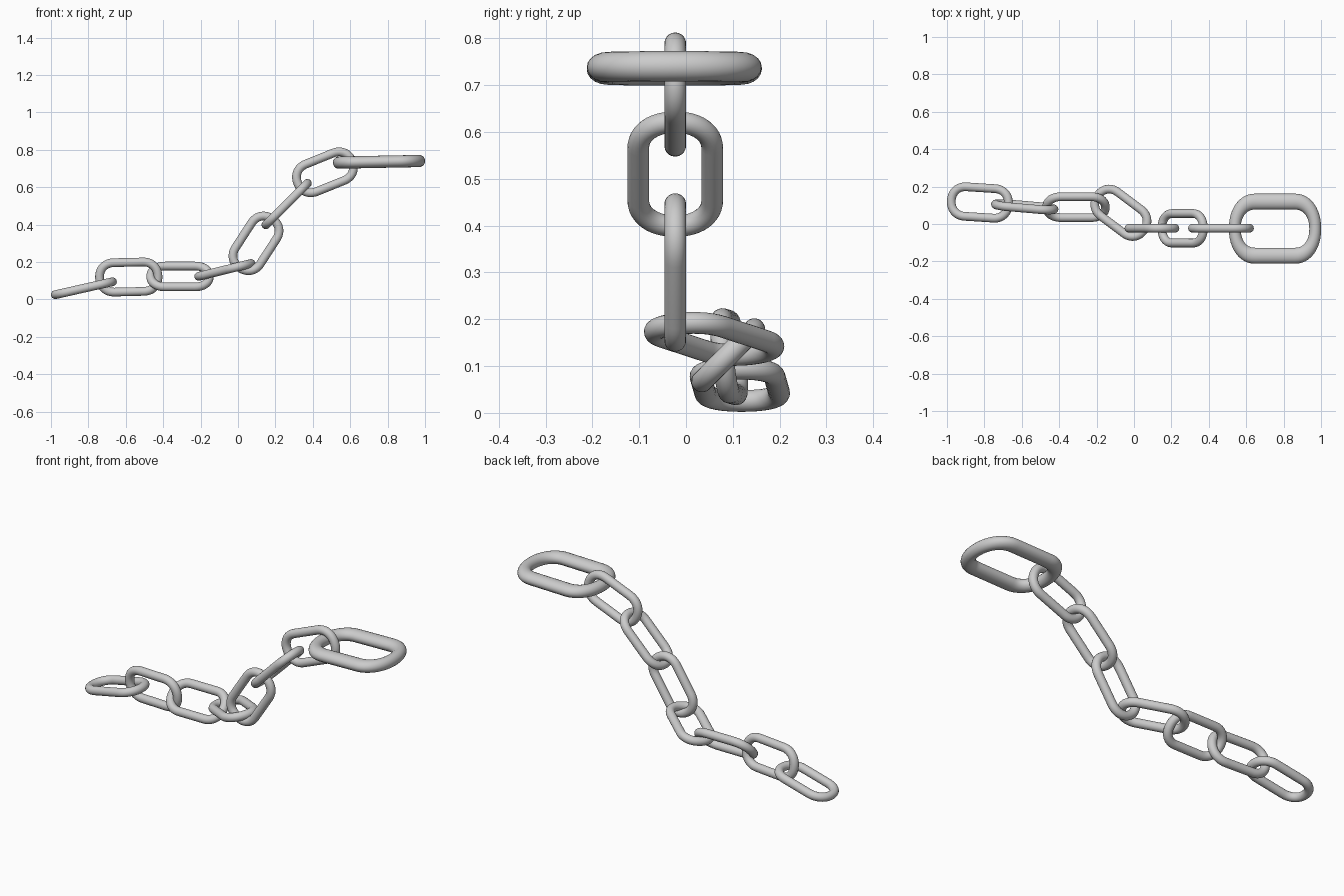
import bpy, bmesh, math
from mathutils import Vector, Matrix

if "Cube" in bpy.data.objects:
    bpy.data.objects.remove(bpy.data.objects["Cube"])

STRAIGHT, END, TUBE = 0.078, 0.079, 0.0232   # half straight length, end radius, wire radius
ARC, RING = 24, 20


def link_path():
    """Centre line of an oblong link with slightly squared round ends."""
    pts = []
    p = 2 / 2.15
    for side in (1, -1):
        for i in range(ARC + 1):
            a = -math.pi / 2 + math.pi * i / ARC
            c, s = max(math.cos(a), 0.0), math.sin(a)
            x = STRAIGHT + END * c ** p
            y = math.copysign(END * abs(s) ** p, s)
            pts.append(Vector((side * x, side * y, 0)))
    return pts


def make_link_mesh():
    """Sweep a round wire section around the closed centre line."""
    bm = bmesh.new()
    pts = link_path()
    n = len(pts)
    up = Vector((0, 0, 1))
    rings = []
    for i, p in enumerate(pts):
        t = (pts[(i + 1) % n] - p).normalized() + (p - pts[i - 1]).normalized()
        out = t.normalized().cross(up)
        rings.append([bm.verts.new(p + TUBE * (math.cos(a) * out + math.sin(a) * up))
                      for a in (2 * math.pi * k / RING for k in range(RING))])
    for i in range(n):
        a, b = rings[i], rings[(i + 1) % n]
        for k in range(RING):
            j = (k + 1) % RING
            f = bm.faces.new((a[k], b[k], b[j], a[j]))
            f.smooth = True
    bmesh.ops.recalc_face_normals(bm, faces=bm.faces)
    me = bpy.data.meshes.new("link")
    bm.to_mesh(me)
    bm.free()
    return me


link_mesh = make_link_mesh()


def add_link(name, centre, along, across, scale=(1, 1, 1)):
    """Place a link with its length along one direction and width across another."""
    x = Vector(along).normalized()
    y = Vector(across)
    y = (y - x * y.dot(x)).normalized()
    z = x.cross(y)
    rot = Matrix((x, y, z)).transposed().to_4x4()
    ob = bpy.data.objects.new(name, link_mesh)
    bpy.context.collection.objects.link(ob)
    ob.matrix_world = Matrix.Translation(centre) @ rot @ Matrix.Diagonal((*scale, 1))


# large end link
add_link("large_end_link", (0.754, -0.025, 0.736), (1, 0, 0.02), (0, 1, 0), (1.37, 1.83, 1.4))

# hanging links, alternately upright and sideways
c, s = math.cos, math.sin
a = math.radians(22)
add_link("chain_link_1", (0.465, -0.023, 0.68), (c(a), 0, s(a)), (0, 0, 1))
add_link("chain_link_2", (0.26, -0.023, 0.51), (1, 0, 1), (0, 1, 0))
a = math.radians(57)
add_link("chain_link_3", (0.096, -0.023, 0.30), (c(a), 0, s(a)), (-1, 0, 0))

# links lying on the ground
add_link("chain_link_4", (-0.07, 0.06, 0.158), (0.8, -0.6, 0.196), (0.6, 0.8, 0.147))
add_link("chain_link_5", (-0.31, 0.09, 0.123), (1, 0, 0), (0, 1, 1))
add_link("chain_link_6", (-0.584, 0.092, 0.12), (0.325, -0.028, 0.008), (0, -0.1, 1))
add_link("chain_link_7", (-0.824, 0.115, 0.06), (0.31, -0.02, 0.07), (0, 1, 0))
